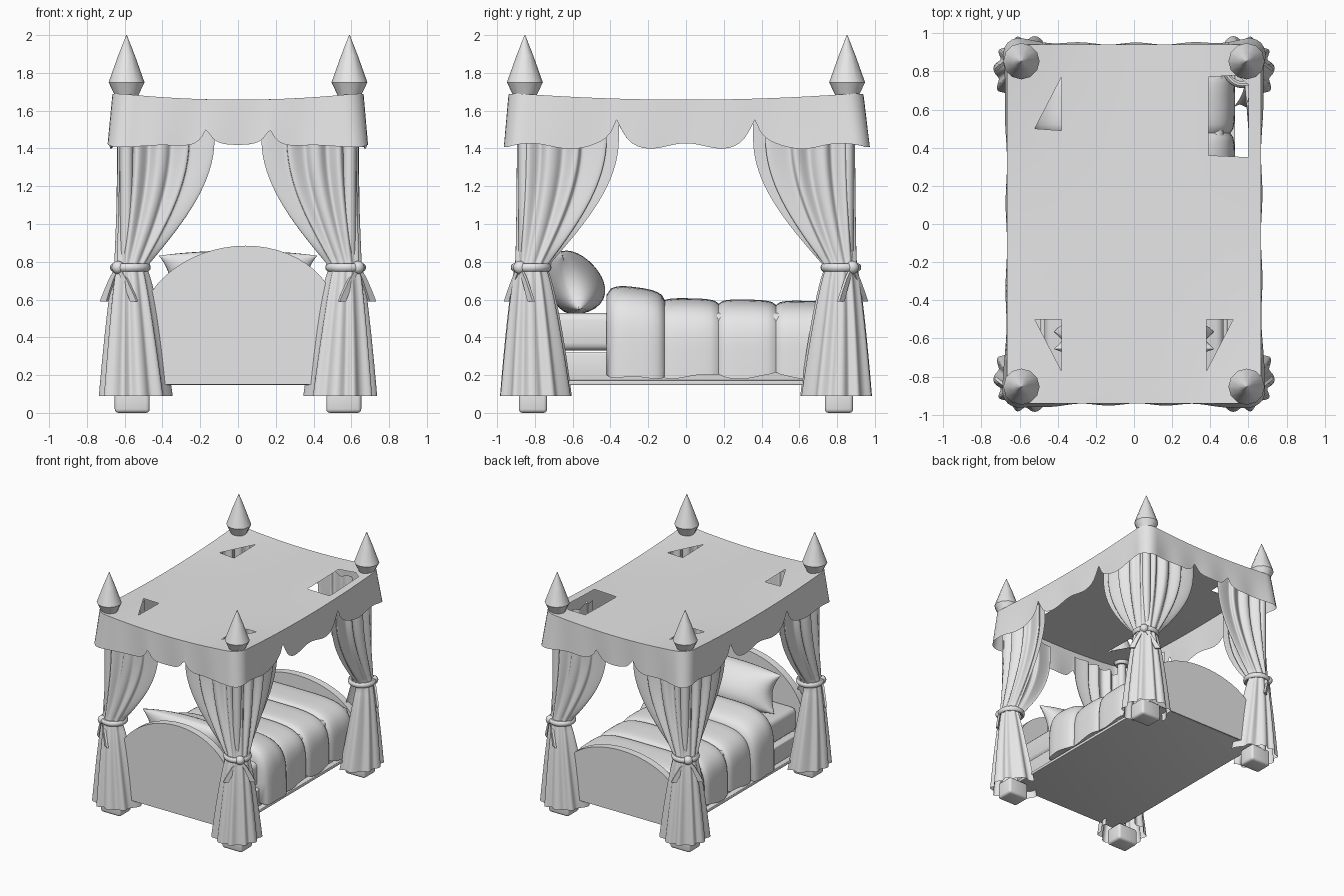
import bpy, bmesh, math
from mathutils import Vector
from math import sin, cos, pi, radians

if "Cube" in bpy.data.objects:
    bpy.data.objects.remove(bpy.data.objects["Cube"])

GREY = (0.8, 0.8, 0.8, 1)
mat = bpy.data.materials.new("plain_grey")
mat.use_nodes = True
mat.diffuse_color = GREY
mat.node_tree.nodes["Principled BSDF"].inputs["Base Color"].default_value = GREY


def finish(name, bm, angle=40):
    """Turn a bmesh into a shaded, coloured object."""
    bmesh.ops.recalc_face_normals(bm, faces=bm.faces)
    mesh = bpy.data.meshes.new(name)
    bm.to_mesh(mesh)
    bm.free()
    mesh.materials.append(mat)
    ob = bpy.data.objects.new(name, mesh)
    bpy.context.collection.objects.link(ob)
    bpy.ops.object.select_all(action="DESELECT")
    bpy.context.view_layer.objects.active = ob
    ob.select_set(True)
    bpy.ops.object.shade_smooth_by_angle(angle=radians(angle))


def loft(name, rows, closed=False, caps=False, angle=60):
    """Skin a list of equally long point rows."""
    bm = bmesh.new()
    grid = [[bm.verts.new(p) for p in row] for row in rows]
    n = len(grid[0])
    for a, b in zip(grid, grid[1:]):
        for i in range(n if closed else n - 1):
            j = (i + 1) % n
            bm.faces.new((a[i], a[j], b[j], b[i]))
    if caps:
        bm.faces.new(grid[0])
        bm.faces.new(grid[-1])
    bmesh.ops.remove_doubles(bm, verts=bm.verts, dist=0.0001)
    finish(name, bm, angle)


def box(name, centre, size, bevel=0.01):
    bm = bmesh.new()
    bmesh.ops.create_cube(bm, size=1)
    for v in bm.verts:
        v.co = Vector(centre) + Vector([a * b for a, b in zip(v.co, size)])
    bmesh.ops.bevel(bm, geom=bm.edges[:], offset=bevel, segments=3, profile=0.5, affect="EDGES")
    finish(name, bm)


def lathe(name, x, y, profile, sides=12):
    rows = [[(x + r * cos(2 * pi * i / sides), y + r * sin(2 * pi * i / sides), z)
             for i in range(sides)] for r, z in profile]
    loft(name, rows, closed=True, caps=True, angle=35)


# Bed base, rail and mattress
box("base_panel", (0, 0, 0.16), (1.06, 1.68, 0.025), 0.005)
box("bed_rail", (0, 0, 0.245), (0.98, 1.62, 0.15))
box("mattress", (0, 0, 0.43), (0.94, 1.6, 0.2), 0.04)


# Arched end boards
def arched_board(name, y, shoulder, top, lean):
    arc = [pi * i / 28 for i in range(29)]
    outline = [(0.53 * cos(a) + lean * sin(a), shoulder + (top - shoulder) * sin(a)) for a in arc]
    outline = [(0.53, 0.15)] + outline + [(-0.53, 0.15)]
    rows = [[(x, y + d, z) for x, z in outline] for d in (-0.03, 0.03)]
    loft(name, rows, closed=True, caps=True, angle=35)


arched_board("headboard", -0.82, 0.45, 0.885, 0.04)
arched_board("footboard", 0.82, 0.36, 0.67, 0)


# Quilt: soft arched cross-section pinched at each seam
def quilt(name, y0, y1, cells, width, low, high, pinch, slope):
    rows = []
    steps = 14
    for k in range(cells * steps + 1):
        f = k / (cells * steps)
        y = y0 + (y1 - y0) * f
        t = (k % steps) / steps
        tuck = pinch * (1 - max(0, 1 - abs(2 * t - 1) ** 3) ** 0.5)
        w, h = width - tuck, high - slope * f - tuck
        hem = low + 0.012 * sin(17 * y) + tuck * 0.5
        row = []
        for i in range(33):
            c, s = cos(pi * i / 32), sin(pi * i / 32)
            row.append((math.copysign(abs(c) ** 0.45, c) * w, y,
                        hem + (h - hem) * max(0, s) ** 0.42))
        rows.append(row)
    loft(name, rows, closed=True, caps=True)


quilt("quilt", -0.13, 0.78, 3, 0.53, 0.19, 0.61, 0.025, 0.02)
quilt("quilt_fold", -0.42, -0.105, 1, 0.56, 0.18, 0.685, 0.06, 0.04)

# Pillow leaning on the headboard, fullest low down, with pulled-out corners
up, out = Vector((0, -0.3, 0.95)), Vector((0, 0.95, 0.2))
for side, depth, name in ((1, 0.17, "pillow_front"), (-1, 0.12, "pillow_back")):
    rows = []
    for j in range(17):
        v = sin(pi / 2 * (j / 8 - 1))
        row = []
        for i in range(25):
            u = sin(pi / 2 * (i / 12 - 1))
            bulge = depth * (1 - 0.2 * v) * (max(0, 1 - u * u) * max(0, 1 - v * v)) ** 0.45
            row.append(Vector((0.42 * u * (0.86 + 0.14 * v * v), -0.61, 0.69))
                       + up * 0.175 * v * (1 - 0.14 * u * u) + out * bulge * side)
        rows.append(row)
    loft(name, rows)


# Canopy: rounded rectangle outline shared by roof and valance
def rounded_outline(hx, hy, r):
    pts = []
    corners = [(hx, hy), (-hx, hy), (-hx, -hy), (hx, -hy)]
    for q, (cx, cy) in enumerate(corners):
        ox, oy = cx - math.copysign(r, cx), cy - math.copysign(r, cy)
        arc = [(ox + r * cos(pi / 2 * (q + k / 6)), oy + r * sin(pi / 2 * (q + k / 6)))
               for k in range(7)]
        nx, ny = corners[(q + 1) % 4]
        end = ((nx - math.copysign(r, nx), cy) if q % 2 == 0
               else (cx, ny - math.copysign(r, ny)))
        pts += arc
        pts += [(arc[-1][0] + (end[0] - arc[-1][0]) * k / 60,
                 arc[-1][1] + (end[1] - arc[-1][1]) * k / 60) for k in range(1, 60)]
    return pts


HX, HY = 0.665, 0.94


def roof_z(x, y):
    return 1.658 + 0.037 * (x / HX) ** 2 * (y / HY) ** 2


def hem_z(x, y):
    if abs(y) / HY > abs(x) / HX:
        d, notch, depth, wave = abs(x), 0.165, 0.1, 0.005
    else:
        d, notch, depth, wave = abs(y), 0.36, 0.14, 0.015
    scallop = wave * cos(2 * pi * d / 0.4)
    return 1.412 + scallop + depth * math.exp(-abs(d - notch) / 0.04)


top = rounded_outline(HX, HY, 0.1)
rows = []
for k in range(7):
    t = k / 6
    row = []
    for i, (x, y) in enumerate(top):
        corner = abs(x * y / (HX * HY)) ** 4
        s = 1 + t * (0.006 + 0.045 * corner + 0.006 * sin(i * 0.4))
        row.append((x * s, y * s, roof_z(x, y) * (1 - t) + hem_z(x, y) * t))
    rows.append(row)
loft("valance", rows, closed=True)

# Roof sheet with its openings, each listed anticlockwise
holes = [[(-0.52, 0.5), (-0.38, 0.49), (-0.38, 0.77)],
         [(-0.38, -0.77), (-0.38, -0.5), (-0.52, -0.5)],
         [(0.52, -0.5), (0.38, -0.5), (0.38, -0.77)],
         [(0.39, 0.36), (0.6, 0.35), (0.6, 0.73), (0.54, 0.78), (0.39, 0.77)]]
bm = bmesh.new()
bm.faces.new([bm.verts.new((x, y, 0)) for x, y in top])
cuts = [((k / 8, 0), (1, 0)) for k in range(-5, 6)] + [((0, k / 8), (0, 1)) for k in range(-7, 8)]
for hole in holes:
    for (ax, ay), (bx, by) in zip(hole, hole[1:] + hole[:1]):
        cuts.append(((ax, ay), (by - ay, ax - bx)))
for (px, py), (nx, ny) in cuts:
    bmesh.ops.bisect_plane(bm, geom=bm.verts[:] + bm.edges[:] + bm.faces[:], dist=0.00001,
                           plane_co=(px, py, 0), plane_no=Vector((nx, ny, 0)).normalized())


def inside(p, hole):
    return all((bx - ax) * (p.y - ay) - (by - ay) * (p.x - ax) > 0
               for (ax, ay), (bx, by) in zip(hole, hole[1:] + hole[:1]))


for hole in holes:
    gone = [f for f in bm.faces if inside(f.calc_center_median(), hole)]
    bmesh.ops.delete(bm, geom=gone, context="FACES")
for v in bm.verts:
    v.co.z = roof_z(v.co.x, v.co.y)
finish("canopy_roof", bm)


# Curtain: corner sheet at the top, gathered at the tie, flared below
def curtain_point(u, z):
    s = max(0, (0.77 - z) / 0.68) ** 0.75
    th = radians(45 + (256 + 44 * s) * (0.5 - u))
    n = Vector((cos(th), sin(th)))
    wave = sin(u * 2 * pi * 8) + 0.25 * sin(u * 2 * pi * 13 + 1)
    ring = n * 0.083
    if z > 0.77:
        w = sin(pi / 2 * min((z - 0.77) / 0.68, 1))
        end = Vector((-0.44, 0.05)) if u < 0.5 else Vector((0.04, -0.46))
        flat = Vector((0.055, 0.055)).lerp(end, abs(2 * u - 1))
        flat -= n * 0.03 * math.exp(-((u - 0.5) / 0.06) ** 2)
        return ring.lerp(flat, w) + n * wave * (0.004 + 0.018 * w)
    flare = n * (0.15 + 0.07 * (2 * u - 1) ** 2)
    return ring.lerp(flare, s) + n * wave * (0.004 + 0.009 * s)


def tie_band(name, cx, cy):
    bm = bmesh.new()
    loop = [2 * pi * i / 28 for i in range(28)]
    tube = [2 * pi * i / 10 for i in range(10)]
    grid = [[bm.verts.new((cx + (0.09 + 0.018 * cos(b)) * cos(a),
                           cy + (0.09 + 0.018 * cos(b)) * sin(a),
                           0.77 + 0.022 * sin(b))) for b in tube] for a in loop]
    for i, row in enumerate(grid):
        for j in range(len(row)):
            nxt = grid[i - 1]
            bm.faces.new((row[j], row[j - 1], nxt[j - 1], nxt[j]))
    finish(name, bm)


# Four corners: foot, post, finial, curtain, tie, knot and tails
for sx, sy in ((1, -1), (-1, -1), (1, 1), (-1, 1)):
    tag = ("front" if sy < 0 else "back") + ("_left" if sx > 0 else "_right")
    box("foot_" + tag, (sx * 0.56, sy * 0.81, 0.07), (0.185, 0.15, 0.14), 0.02)
    px, py = sx * 0.59, sy * 0.853
    lathe("post_" + tag, px, py, [(0.035, 0.12), (0.035, 1.7)])
    lathe("finial_" + tag, px, py,
          [(0.05, 1.65), (0.062, 1.68), (0.095, 1.75), (0.045, 1.89), (0.002, 2.0)])
    rows = []
    for k in range(37):
        z = 0.09 + 1.48 * k / 36
        points = [curtain_point(i / 96, z) for i in range(97)]
        rows.append([(sx * (0.57 + p.x), sy * (0.82 + p.y), z) for p in points])
    loft("curtain_" + tag, rows)
    tie_band("tie_" + tag, sx * 0.57, sy * 0.82)
    bm = bmesh.new()
    bmesh.ops.create_uvsphere(bm, u_segments=14, v_segments=10, radius=0.035)
    bmesh.ops.translate(bm, verts=bm.verts, vec=(sx * 0.635, sy * 0.88, 0.77))
    finish("knot_" + tag, bm)
    for part, ex, ey in (("side_tail_", 0.71, 0.82), ("end_tail_", 0.55, 0.945)):
        ax, ay = Vector((ex - 0.635, ey - 0.88)).normalized()
        rows = []
        for t in (0, 0.35, 0.7, 1):
            cx, cy = 0.635 + (ex - 0.635) * t ** 0.8, 0.88 + (ey - 0.88) * t ** 0.8
            w, z = 0.012 + 0.01 * t, 0.77 - 0.18 * t
            rows.append([(sx * (cx + ax * w * a + ay * 0.008 * b),
                          sy * (cy + ay * w * a - ax * 0.008 * b), z)
                         for a, b in ((-1, -1), (1, -1), (1, 1), (-1, 1))])
        loft(part + tag, rows, closed=True, caps=True, angle=35)
